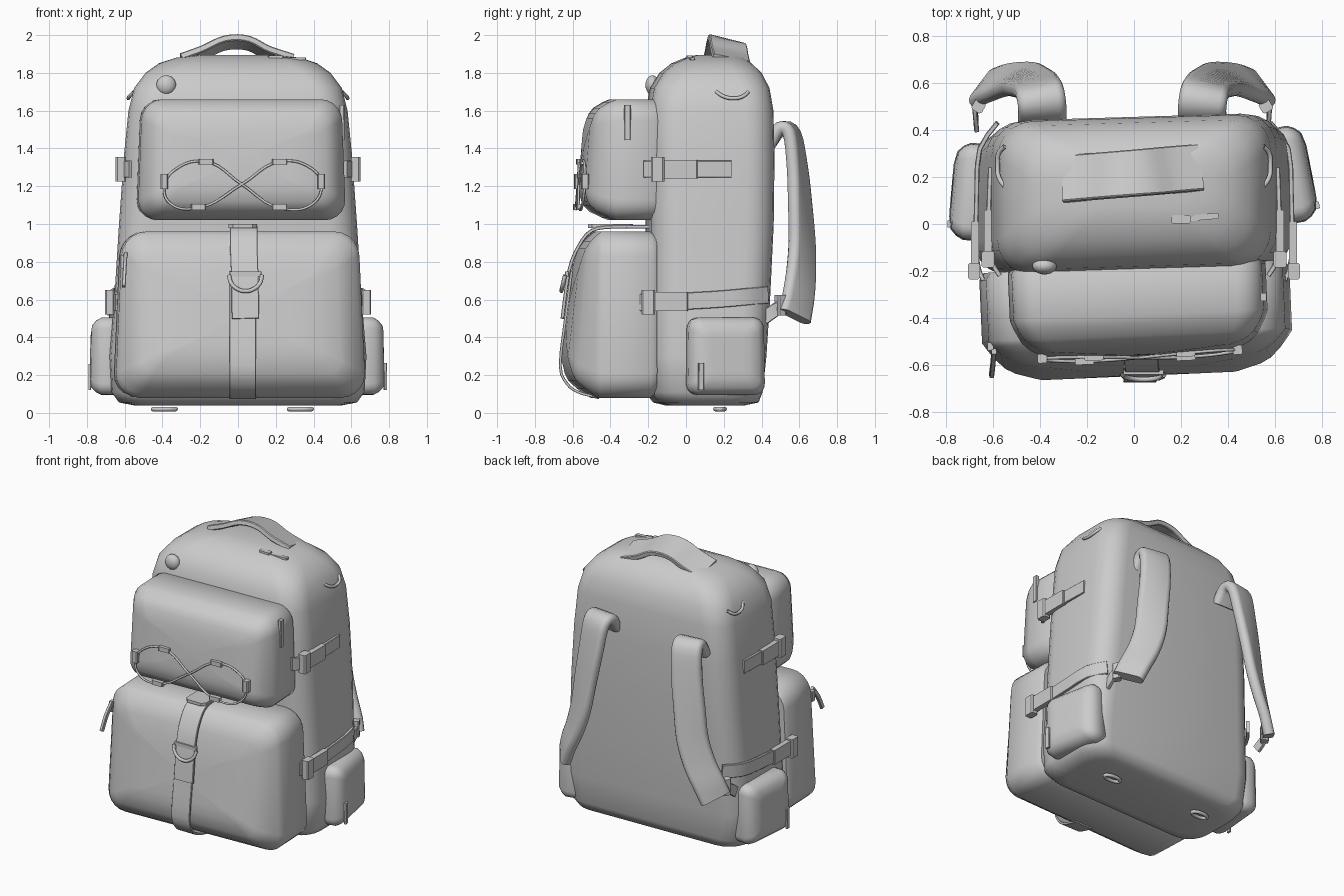
import bpy, bmesh, math
from mathutils import Vector, Matrix

cube = bpy.data.objects.get("Cube")
if cube:
    bpy.data.objects.remove(cube, do_unlink=True)

grey = bpy.data.materials.new("fabric_grey")
grey.use_nodes = True
grey.diffuse_color = (0.6, 0.6, 0.6, 1)
grey.node_tree.nodes["Principled BSDF"].inputs["Base Color"].default_value = (0.6, 0.6, 0.6, 1)


def rounded_rect(a, b, r, n):
    """Outline of a 2a x 2b rectangle with corner radius r."""
    pts = []
    for k, (sx, sy) in enumerate([(1, 1), (-1, 1), (-1, -1), (1, -1)]):
        for i in range(n + 1):
            t = math.pi / 2 * (k + i / n)
            pts.append((sx * (a - r) + r * math.cos(t), sy * (b - r) + r * math.sin(t)))
    return pts


def loft(name, rings, angle=35):
    bm = bmesh.new()
    loops = [[bm.verts.new(p) for p in ring] for ring in rings]
    n = len(loops[0])
    for lo, hi in zip(loops, loops[1:]):
        for i in range(n):
            bm.faces.new((lo[i], lo[(i + 1) % n], hi[(i + 1) % n], hi[i]))
    bm.faces.new(loops[0][::-1])
    bm.faces.new(loops[-1])
    bmesh.ops.recalc_face_normals(bm, faces=bm.faces)
    mesh = bpy.data.meshes.new(name)
    bm.to_mesh(mesh)
    bm.free()
    mesh.materials.append(grey)
    ob = bpy.data.objects.new(name, mesh)
    bpy.context.collection.objects.link(ob)
    bpy.ops.object.select_all(action='DESELECT')
    ob.select_set(True)
    bpy.context.view_layer.objects.active = ob
    bpy.ops.object.shade_smooth_by_angle(angle=math.radians(angle))


def spline(pts, steps):
    """Catmull-Rom points through a path."""
    pts = [Vector(p) for p in pts]
    ext = [2 * pts[0] - pts[1]] + pts + [2 * pts[-1] - pts[-2]]
    out = []
    for a, b, c, d in zip(ext, ext[1:], ext[2:], ext[3:]):
        for s in range(steps):
            t = s / steps
            out.append(0.5 * (2 * b + (c - a) * t + (2 * a - 5 * b + 4 * c - d) * t * t
                              + (3 * b - a - 3 * c + d) * t ** 3))
    return out + [pts[-1]]


def ribbon(name, path, across, width, thick, steps=1, across_end=None, soft=False):
    """Band swept along a path; its width points along a direction that may turn."""
    pts = spline(path, steps)
    start, end = Vector(across), Vector(across_end or across)
    section = rounded_rect(width / 2, thick / 2, thick * (0.45 if soft else 0.15), 3 if soft else 1)
    rings = []
    for i, p in enumerate(pts):
        tan = pts[min(i + 1, len(pts) - 1)] - pts[max(i - 1, 0)]
        w = start.lerp(end, i / (len(pts) - 1))
        w = (w - tan * (w.dot(tan) / tan.length_squared)).normalized()
        n = tan.cross(w).normalized()
        rings.append([p + w * u + n * v for u, v in section])
    loft(name, rings)


def pocket(name, origin, turn, a, b, r, levels, slope=0.0):
    """Puffy pocket: rounded outlines stacked outwards, narrower at the top, bowed and fuller at the bottom."""
    frame = Matrix.Translation(origin) @ Matrix.Rotation(math.radians(turn), 4, 'Z')
    deep = levels[-1][0]
    rings = []
    for out, inset in levels:
        ring = rounded_rect(a - inset, b - inset, max(r - inset * 0.5, 0.03), 5)
        bend = (out / deep) ** 5
        rings.append([frame @ Vector((u * (1 - .07 * v), -out + bend * (slope * v + .1 * u * u), v))
                      for u, v in ring])
    # Close the bowed front with shrinking outlines
    for k in (.7, .4, .1):
        ring = rounded_rect((a - inset) * k, (b - inset) * k, .03 * k, 5)
        rings.append([frame @ Vector((u * (1 - .07 * v), -deep + slope * v + .1 * u * u, v))
                      for u, v in ring])
    loft(name, rings, 50)


def cord(name, pts, radius, cyclic=False):
    curve = bpy.data.curves.new(name, 'CURVE')
    curve.dimensions = '3D'
    curve.bevel_depth, curve.bevel_resolution, curve.resolution_u = radius, 2, 6
    s = curve.splines.new('BEZIER')
    s.bezier_points.add(len(pts) - 1)
    for bp, p in zip(s.bezier_points, pts):
        bp.co = p
        bp.handle_left_type = bp.handle_right_type = 'AUTO'
    s.use_cyclic_u = cyclic
    curve.materials.append(grey)
    ob = bpy.data.objects.new(name, curve)
    bpy.context.collection.objects.link(ob)


def box(name, center, size, turn=0):
    x, y, z = (s / 2 for s in size)
    m = Matrix.Translation(center) @ Matrix.Rotation(math.radians(turn), 4, 'Z')
    outline = rounded_rect(x, y, min(x, y) * 0.3, 1)
    loft(name, [[m @ Vector((u, v, h)) for u, v in outline] for h in (-z, z)])


# Main body: height, half width, front y, back y
body = [(.04, .55, -.1, .3), (.055, .63, -.16, .37), (.11, .67, -.2, .39), (.3, .68, -.2, .41),
        (.6, .655, -.2, .43), (1, .63, -.2, .45), (1.35, .605, -.2, .455), (1.6, .58, -.2, .45),
        (1.72, .55, -.18, .43), (1.8, .49, -.13, .39), (1.85, .42, -.07, .34),
        (1.88, .33, 0, .3), (1.895, .2, .06, .24)]
rings = []
for z, hw, y0, y1 in body:
    d = (y1 - y0) / 2
    rings.append([(x, y + (y0 + y1) / 2 + 0.03 * x, z)
                  for x, y in rounded_rect(hw, d, min(.15, d * .8), 5)])
loft("main_body", rings, 60)

# Front pockets
pocket("lower_front_pocket", (0, -.18, .52), 2.5, .645, .44, .13,
       [(0, .02), (.03, 0), (.3, 0), (.33, .02), (.37, .05), (.41, .09), (.43, .13), (.455, .22)], .12)
pocket("upper_front_pocket", (.01, -.16, 1.34), 2.5, .54, .32, .11,
       [(0, .02), (.03, 0), (.23, 0), (.27, .015), (.33, .045), (.36, .075), (.375, .1), (.395, .16)], .08)

# Side pockets
side_levels = [(0, .02), (.02, 0), (.1, 0), (.13, .015), (.155, .04), (.165, .09)]
pocket("left_side_pocket", (.59, .195, .3), 101, .205, .205, .06, side_levels, .02)
pocket("right_side_pocket", (-.61, .13, .3), -95, .205, .205, .06, side_levels, .02)

# Grab handle
ribbon("grab_handle", [(-.3, .19, 1.865), (-.19, .2, 1.905), (-.07, .21, 1.958), (.05, .22, 1.958),
                       (.16, .23, 1.905), (.28, .24, 1.865)], (0, 1, -.25), .2, .035, 4)

# Shoulder straps with webbing back to the body
for side, s, dx in (("left", 1, 0), ("right", -1, .1)):
    def at(x, y, z):
        return (s * (x + dx), y, z)
    ribbon(side + "_shoulder_strap",
           [at(.29, .44, 1.42), at(.29, .5, 1.505), at(.3, .56, 1.48), at(.32, .59, 1.3),
            at(.35, .605, 1.1), at(.38, .615, .9), at(.43, .61, .74), at(.49, .595, .61),
            at(.53, .575, .51)],
           (s, 0, 0), .205, .07, 4, (s * .65, -.76, 0), True)
    ribbon(side + "_strap_webbing", [at(.52, .57, .56), at(.57, .5, .56), at(.57, .41, .5)],
           (0, .3, 1), .07, .02, 3)
    box(side + "_strap_adjuster", at(.56, .5, .57), (.05, .05, .11), s * 30)

    # Compression straps and buckles
    ribbon(side + "_upper_compression_strap",
           [(s * .57, -.22, 1.29), (s * .61, -.14, 1.29), (s * .617, .05, 1.29), (s * .61, .24, 1.29)],
           (0, 0, 1), .09, .02, 2)
    box(side + "_upper_buckle", (s * .62, -.06, 1.29), (.035, .24, .1))
    box(side + "_upper_buckle_end", (s * .62, -.15, 1.29), (.055, .07, .13))
    ribbon(side + "_lower_compression_strap",
           [(s * .64, -.24, .585), (s * .67, -.14, .585), (s * .668, .15, .6), (s * .655, .32, .615),
            (s * .58, .43, .625)], (0, 0, 1), .09, .02, 2)
    box(side + "_lower_buckle", (s * .675, -.1, .59), (.035, .22, .1))
    box(side + "_lower_buckle_end", (s * .68, -.2, .585), (.05, .07, .13))

    # Side lash loop and bottom lash ring
    cord(side + "_lash_loop", [(s * .55, .16, 1.7), (s * .575, .2, 1.675), (s * .58, .25, 1.665),
                               (s * .575, .3, 1.675), (s * .55, .33, 1.7)], .01)
    cx = s * .36 - .03
    cord(side + "_bottom_ring", [(cx + .06 * math.cos(t), .18 + .025 * math.sin(t), .02)
                                 for t in (k * math.pi / 4 for k in range(8))], .012, True)

# Centre strap with its ring
ribbon("centre_strap", [(.03, -.17, .985), (.03, -.38, .985), (.03, -.5, .965), (.03, -.57, .88),
                        (.035, -.62, .75), (.04, -.655, .5)], (1, 0, 0), .145, .018, 3)
ribbon("centre_strap_lower", [(.025, -.605, .75), (.025, -.638, .5), (.025, -.666, .25),
                              (.025, -.63, .155), (.025, -.57, .11), (.025, -.46, .08)],
       (1, 0, 0), .14, .015, 3)
cord("strap_ring", [(.04 + .088 * math.cos(t), -.64 + .02 * math.sin(t), .73 + .085 * math.sin(t))
                    for t in (math.pi + k * math.pi / 6 for k in range(7))], .011)
box("strap_ring_bar", (.04, -.63, .735), (.17, .02, .025))
box("strap_keeper", (.025, -.4, .99), (.15, .24, .02))


# Elastic cord crossing on the upper pocket, held by fabric tabs
def on_pocket(x, z):
    return (x, -.56 + .04 * x + .08 * x * x + .07 * (z - 1.34), z)


loop = [(-.39, 1.2), (-.33, 1.29), (-.17, 1.33), (.02, 1.21), (.22, 1.085), (.4, 1.11),
        (.44, 1.22), (.38, 1.3), (.22, 1.33), (.02, 1.21), (-.21, 1.085), (-.36, 1.11)]
cord("elastic_cord", [on_pocket(x, z) for x, z in loop], .007, True)
for i, (x, z) in enumerate([(-.17, 1.33), (.22, 1.33), (-.21, 1.09), (.22, 1.09)]):
    box(f"cord_tab_{i + 1}", on_pocket(x, z), (.08, .03, .03), 2.5)
for i, x in enumerate((-.39, .44)):
    box(f"cord_side_tab_{i + 1}", on_pocket(x, 1.225), (.04, .04, .08), 2.5)

# Round badge on the upper body
bpy.ops.mesh.primitive_uv_sphere_add(segments=24, ring_count=12, radius=.052, location=(-.38, -.178, 1.735))
badge = bpy.context.object
badge.name = "round_badge"
badge.scale.y = .7
badge.data.materials.append(grey)
bpy.ops.object.shade_smooth()

# Zip pulls
box("upper_pocket_zip", (.55, -.31, 1.59), (.025, .035, .08))
box("upper_pocket_pull", (.555, -.31, 1.5), (.015, .03, .11))
box("lower_pocket_zip", (-.61, -.52, .8), (.025, .035, .07))
ribbon("lower_pocket_pull", [(-.595, -.54, .84), (-.6, -.6, .76), (-.605, -.64, .67)], (0, 1, 0), .03, .02, 2)
box("left_side_zip", (.775, .08, .24), (.025, .03, .05), 10)
box("left_side_pull", (.78, .08, .17), (.015, .03, .1), 10)
box("right_side_pull", (-.785, .0, .19), (.015, .03, .14))
box("top_zip", (.2, .02, 1.88), (.08, .035, .025))
box("top_zip_pull", (.3, .03, 1.875), (.12, .025, .015), 5)
